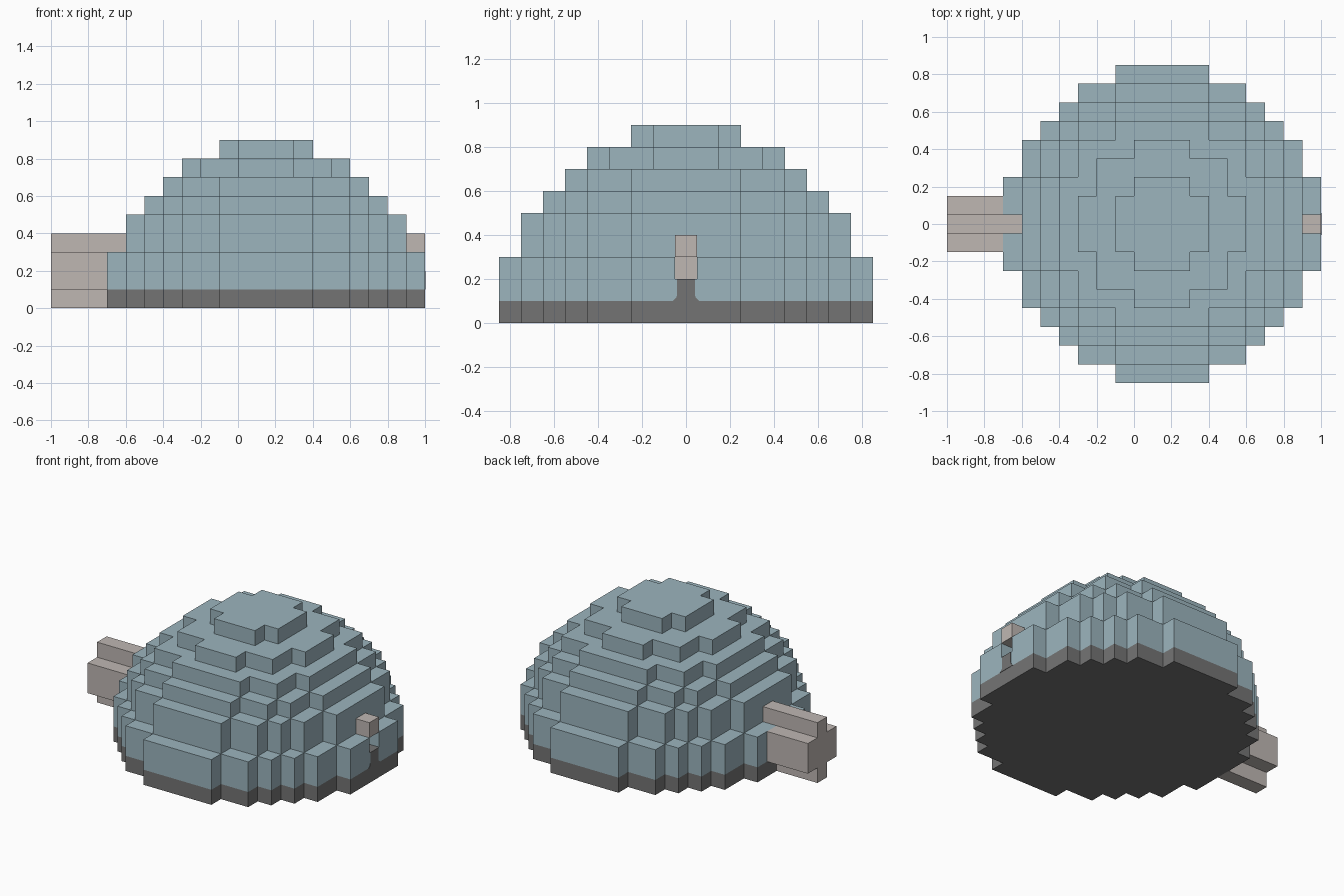
import bpy
import bmesh
from mathutils import Vector

if "Cube" in bpy.data.objects:
    bpy.data.objects.remove(bpy.data.objects["Cube"], do_unlink=True)

CELL = 0.1
CENTRE = Vector((0.15, 0, 0.05))   # middle of the lowest central block


def material(name, rgb):
    mat = bpy.data.materials.new(name)
    mat.use_nodes = True
    mat.diffuse_color = (*rgb, 1)
    mat.node_tree.nodes["Principled BSDF"].inputs["Base Color"].default_value = (*rgb, 1)
    return mat


BLUE = material("pale blue", (0.333, 0.462, 0.515))
BEIGE = material("warm beige", (0.52, 0.475, 0.45))
GREY = material("dark grey", (0.175, 0.175, 0.175))


def finish(name, bm, mats):
    mesh = bpy.data.meshes.new(name)
    bm.to_mesh(mesh)
    bm.free()
    for mat in mats:
        mesh.materials.append(mat)
    obj = bpy.data.objects.new(name, mesh)
    bpy.context.collection.objects.link(obj)
    return obj


def block_skin(name, cells, mats, colour=lambda cell, axis, side: 0):
    """Outer skin of a set of grid blocks, with no inner walls."""
    bm = bmesh.new()
    for cell in sorted(cells):
        mid = CENTRE + Vector(cell) * CELL
        for axis in range(3):
            for side in (-1, 1):
                step = Vector((0, 0, 0))
                step[axis] = side
                if tuple(int(c + s) for c, s in zip(cell, step)) in cells:
                    continue
                u, v = Vector((0, 0, 0)), Vector((0, 0, 0))
                u[(axis + 1) % 3] = 1
                v[(axis + 2) % 3] = side
                corners = (-u - v, u - v, u + v, -u + v)
                face = bm.faces.new([bm.verts.new(mid + (step + c) * CELL / 2) for c in corners])
                face.material_index = colour(cell, axis, side)
    bmesh.ops.remove_doubles(bm, verts=bm.verts, dist=CELL / 100)
    return finish(name, bm, mats)


# Stepped dome: squared disc radius of each layer, from the ground up
LAYERS = (70, 70, 70, 55, 55, 44, 33, 19, 6)
SLOT = (8, 0, 2)
span = range(-8, 9)
dome = {(i, j, k) for k, limit in enumerate(LAYERS)
        for i in span for j in span if i * i + j * j <= limit}
dome.remove(SLOT)


def dome_colour(cell, axis, side):
    if cell[2] == 0:
        return 2                                  # bottom layer
    if cell == (7, 0, 2) and axis == 0 and side == 1:
        return 1                                  # back of the slot
    if cell == (8, 0, 1) and axis == 2:
        return 2                                  # floor of the slot
    return 0


block_skin("stepped_dome", dome, (BLUE, BEIGE, GREY), dome_colour)

# Cross-shaped handle, with one block of its top bar resting on the dome
handle = {(i, j, k) for i in range(-11, -8) for j in (-1, 0, 1) for k in range(4)
          if j == 0 or k in (1, 2)}
handle.add((-8, 0, 3))
block_skin("handle", handle, (BEIGE,))

# Small knob above the slot
block_skin("knob", {(8, 0, 3)}, (BEIGE,))

# Thin dark strip below the slot, flared at its foot
half = [(0.06, 0.1), (0.045, 0.115), (0.04, 0.13), (0.04, 0.2)]
outline = half + [(-y, z) for y, z in reversed(half)]
bm = bmesh.new()
strip = bm.faces.new([bm.verts.new((1.0, y, z)) for y, z in outline])
grown = bmesh.ops.extrude_face_region(bm, geom=[strip])["geom"]
bmesh.ops.translate(bm, vec=(0.002, 0, 0),
                    verts=[g for g in grown if isinstance(g, bmesh.types.BMVert)])
bmesh.ops.recalc_face_normals(bm, faces=bm.faces)
finish("slot_strip", bm, (GREY,))
